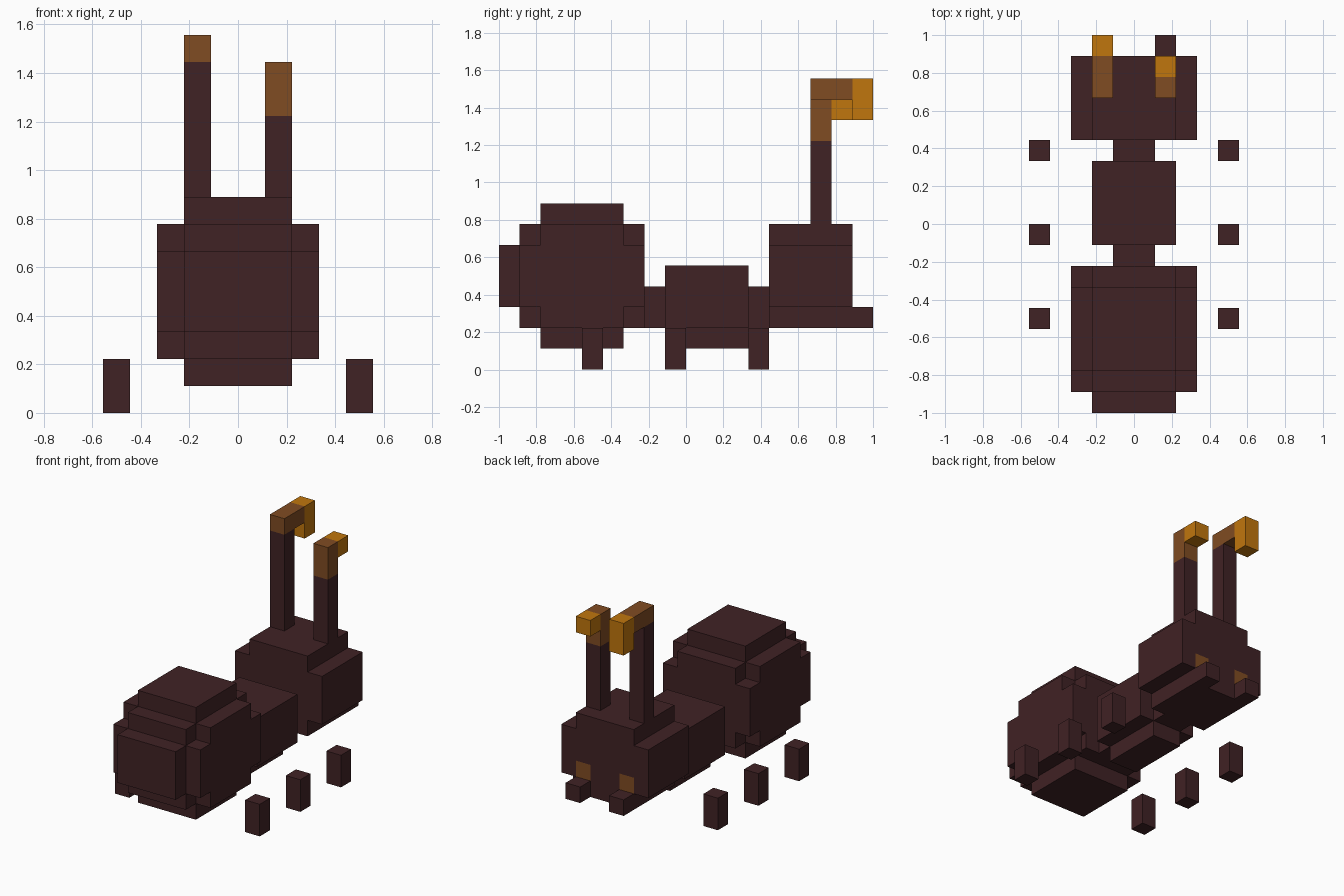
import bpy
import bmesh
from mathutils import Vector

if "Cube" in bpy.data.objects:
    bpy.data.objects.remove(bpy.data.objects["Cube"], do_unlink=True)

U = 1 / 9  # size of one block


def material(name, rgb):
    m = bpy.data.materials.new(name)
    m.use_nodes = True
    colour = (*rgb, 1)
    m.diffuse_color = colour
    bsdf = m.node_tree.nodes["Principled BSDF"]
    bsdf.inputs["Base Color"].default_value = colour
    bsdf.inputs["Roughness"].default_value = 0.9
    return m


SHELL = material("dark_shell", (0.051, 0.016, 0.018))
BROWN = material("brown", (0.216, 0.072, 0.016))
ORANGE = material("orange", (0.527, 0.181, 0.004))


def blocks(name, boxes, mats, rule=None):
    """Union of boxes ((x0, x1), (y0, y1), (z0, z1)) in block units, outer skin only."""
    cells = {(x, y, z) for bx, by, bz in boxes
             for x in range(*bx) for y in range(*by) for z in range(*bz)}
    bm = bmesh.new()
    for cell in cells:
        for axis in range(3):
            for side in (0, 1):
                near = list(cell)
                near[axis] += 2 * side - 1
                if tuple(near) in cells:
                    continue
                corners = []
                for a, b in ((0, 0), (1, 0), (1, 1), (0, 1)):
                    p = Vector(cell)
                    p[axis] += side
                    p[(axis + 1) % 3] += a
                    p[(axis + 2) % 3] += b
                    corners.append(bm.verts.new(p * U))
                face = bm.faces.new(corners if side else corners[::-1])
                if rule:
                    face.material_index = rule(cell, axis, side)
    bmesh.ops.remove_doubles(bm, verts=bm.verts, dist=U / 100)
    bmesh.ops.dissolve_limit(bm, angle_limit=0.01, verts=bm.verts,
                             edges=bm.edges, delimit={'MATERIAL'})
    mesh = bpy.data.meshes.new(name)
    bm.to_mesh(mesh)
    bm.free()
    for m in mats:
        mesh.materials.append(m)
    obj = bpy.data.objects.new(name, mesh)
    bpy.context.collection.objects.link(obj)
    return obj


WIDE, MID, SLIM = (-3, 3), (-2, 2), (-1, 1)

# Abdomen: stepped, rounded lump
blocks("abdomen", [
    (WIDE, (-8, -2), (3, 6)),
    (WIDE, (-7, -3), (2, 7)),
    (MID, (-8, -2), (2, 7)),
    (MID, (-7, -3), (1, 8)),
    (MID, (-9, -8), (3, 6)),
], [SHELL])

# Thorax with a narrow keel, and its two joints
blocks("thorax", [(MID, (-1, 3), (2, 5)), (SLIM, (-1, 3), (1, 2))], [SHELL])
blocks("waist", [(SLIM, (-2, -1), (2, 4))], [SHELL])
blocks("neck", [(SLIM, (3, 4), (2, 4))], [SHELL])


# Head with eyes as coloured faces above the jaws
def eye_rule(cell, axis, side):
    x, y, z = cell
    return int(axis == 1 and side == 1 and y == 7 and z == 3 and x in (-2, 1))


blocks("head", [(WIDE, (4, 8), (3, 6)), (MID, (4, 8), (2, 7))],
       [SHELL, BROWN], eye_rule)

# Jaws and legs on both sides
for side, jaw_x, leg_x in (("left", 1, 4), ("right", -2, -5)):
    blocks(side + "_jaw", [((jaw_x, jaw_x + 1), (8, 9), (2, 3))], [SHELL])
    for place, y in (("tail", -5), ("middle", -1), ("head", 3)):
        blocks(f"{side}_{place}_leg",
               [((leg_x, leg_x + 1), (y, y + 1), (0, 2))], [SHELL])


# Antennae: stalk, brown bend, orange tip
def antenna(side, x, bend, bend_z, tip, stalk_top):
    bx = (x, x + 1)
    blocks(side + "_antenna_stalk", [(bx, (6, 7), (7, stalk_top))], [SHELL])
    blocks(side + "_antenna_bend", [(bx, bend, bend_z)], [BROWN])
    blocks(side + "_antenna_tip", [(bx, *tip)], [ORANGE])


antenna("right", -2, (6, 8), (13, 14), ((8, 9), (12, 14)), 13)
antenna("left", 1, (6, 7), (11, 13), ((7, 8), (12, 13)), 11)
